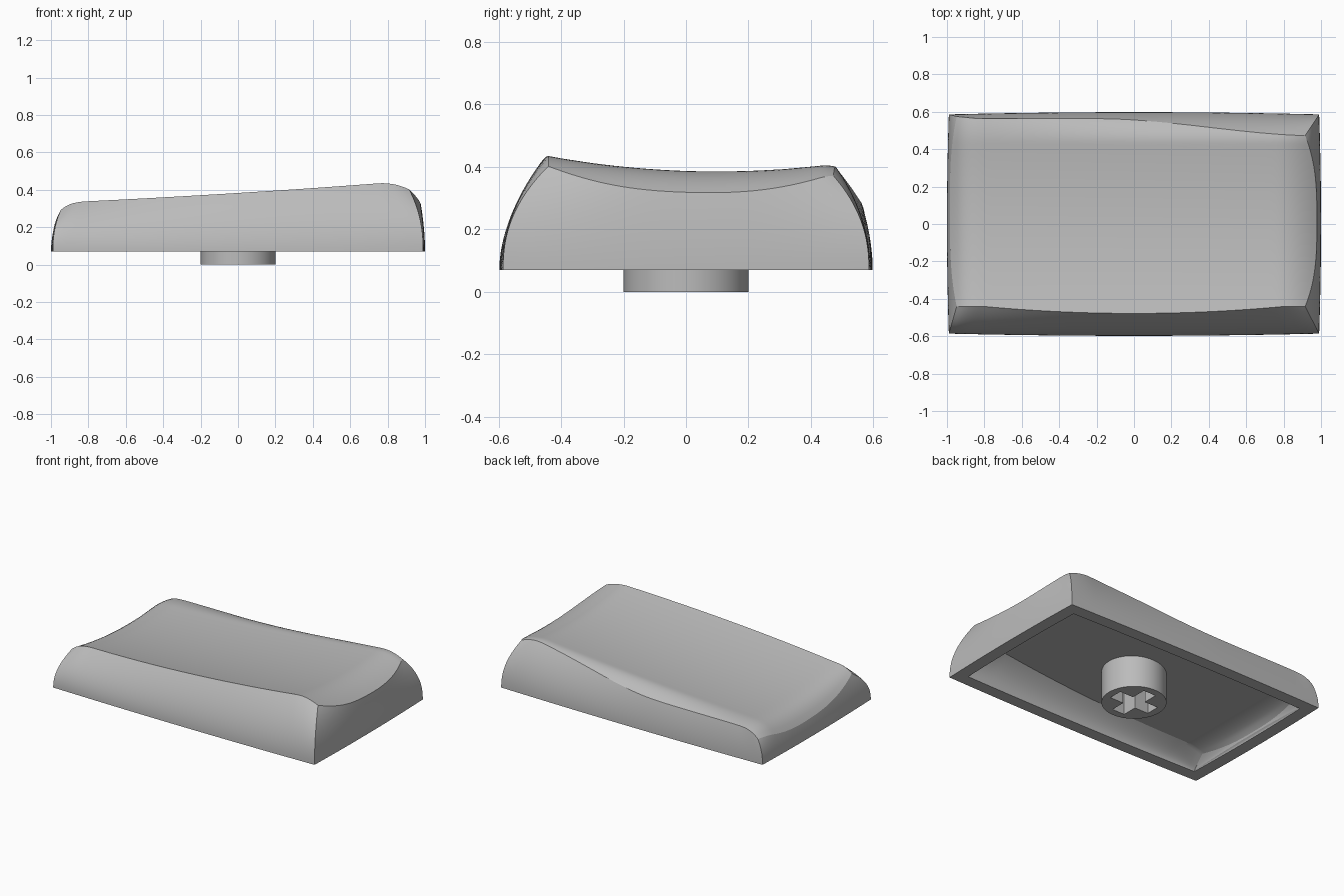
import bpy, bmesh, math

cube = bpy.data.objects.get("Cube")
if cube:
    bpy.data.objects.remove(cube)

BASE = 0.07    # height of the lower lip
WALL = 0.083   # shell thickness at the lip
NX, NY, NZ = 80, 60, 16

grey = bpy.data.materials.new("grey_plastic")
grey.use_nodes = True
grey.diffuse_color = (0.5, 0.5, 0.5, 1)
grey.node_tree.nodes["Principled BSDF"].inputs["Base Color"].default_value = (0.5, 0.5, 0.5, 1)


def smooth(a, b, x):
    t = min(max((x - a) / (b - a), 0), 1)
    return t * t * (3 - 2 * t)


def mix(a, b, t):
    return a + (b - a) * t


def top_height(x, y):
    """Sloped, dished top that rolls down at both ends and along the back."""
    z = 0.32 + 0.07 * x + 0.02 * x * x + 0.17 * (y - 0.13 + 0.04 * x) ** 2
    if x > 0.75:
        z -= 0.088 * ((x - 0.75) / 0.225) ** 2
    elif x < -0.75:
        z -= 0.085 * ((-0.75 - x) / 0.235) ** 4
    if y > 0.43:
        z -= mix(0.018, 0.055, smooth(-1, 0.2, x)) * ((y - 0.43) / 0.12) ** 2
    return z


def top_point(u, v):
    """Point of the dished top for u, v in -1..1."""
    left = -0.985 + 0.037 * abs(v) ** 3
    right = 0.978 - 0.063 * abs(v) ** 3
    x = mix(left, right, (u + 1) / 2)
    front = -0.478 + 0.037 * (min(abs(x), 0.8) / 0.8) ** 2
    back = 0.563 - 0.092 * smooth(-0.2, 1, x) + 0.014 * smooth(-0.8, -1, x)
    y = mix(front, back, (v + 1) / 2)
    return x, y, top_height(x, y)


def base_point(u, v):
    return u * (1 - 0.01 * v * v), v * (0.598 - 0.012 * u * u), BASE


def outer(u, v, f):
    """Bulged wall from the lip (f=0) up to the rim of the top (f=1)."""
    b, t = base_point(u, v), top_point(u, v)
    g = f ** mix(1.9, 2.3, (u * v) ** 4)
    return mix(b[0], t[0], g), mix(b[1], t[1], g), mix(b[2], t[2], f)


def inner(u, v, f):
    """Hollow underside: inset walls and a sloped ceiling, rounded at the ends."""
    x, y, _ = outer(u, v, f)
    x, y = x * (1 - WALL), y * (1 - WALL / 0.6)
    t = min(max((abs(x) - 0.7) / 0.205, 0), 1)
    ceiling = 0.208 + 0.063 * x - 0.06 * (1 - math.sqrt(1 - t * t))
    return x, y, mix(BASE, ceiling, f)


def add_skin(bm, shape, flip):
    """Build the top grid and the four walls; return the lip vertices."""
    def face(*vs):
        bm.faces.new(vs[::-1] if flip else vs)

    us = [2 * i / NX - 1 for i in range(NX + 1)]
    vs = [2 * j / NY - 1 for j in range(NY + 1)]
    grid = [[bm.verts.new(shape(u, v, 1)) for v in vs] for u in us]
    for i in range(NX):
        for j in range(NY):
            face(grid[i][j], grid[i + 1][j], grid[i + 1][j + 1], grid[i][j + 1])

    # walk round the perimeter anticlockwise
    loop = [(i, 0) for i in range(NX)] + [(NX, j) for j in range(NY)]
    loop += [(NX - i, NY) for i in range(NX)] + [(0, NY - j) for j in range(NY)]
    upper = [grid[i][j] for i, j in loop]
    for k in reversed(range(NZ)):
        lower = [bm.verts.new(shape(us[i], vs[j], k / NZ)) for i, j in loop]
        for n in range(len(loop)):
            m = (n + 1) % len(loop)
            face(lower[n], lower[m], upper[m], upper[n])
        upper = lower
    return upper


def finish(bm, name, angle):
    mesh = bpy.data.meshes.new(name)
    bm.to_mesh(mesh)
    bm.free()
    obj = bpy.data.objects.new(name, mesh)
    bpy.context.collection.objects.link(obj)
    mesh.materials.append(grey)
    bpy.ops.object.select_all(action='DESELECT')
    obj.select_set(True)
    bpy.context.view_layer.objects.active = obj
    bpy.ops.object.shade_smooth_by_angle(angle=math.radians(angle))


# hollow cap shell with a flat lower lip
bm = bmesh.new()
lip_out = add_skin(bm, outer, False)
lip_in = add_skin(bm, inner, True)
for n in range(len(lip_out)):
    m = (n + 1) % len(lip_out)
    bm.faces.new((lip_out[m], lip_out[n], lip_in[n], lip_in[m]))
finish(bm, "cap_shell", 18)


# round mounting stem with a cross-shaped socket
def ring(bm, points, z):
    return [bm.verts.new((x, y, z)) for x, y in points]


def bridge(bm, a, b):
    for n in range(len(a)):
        m = (n + 1) % len(a)
        bm.faces.new((a[n], a[m], b[m], b[n]))


SIDES, RADIUS, ARM, HALF = 64, 0.2, 0.15, 0.047
circle = [(RADIUS * math.cos(2 * math.pi * k / SIDES),
           RADIUS * math.sin(2 * math.pi * k / SIDES)) for k in range(SIDES)]
cross = []
for q in range(4):
    c, s = round(math.cos(q * math.pi / 2)), round(math.sin(q * math.pi / 2))
    for x, y in ((ARM, -HALF), (ARM, HALF), (HALF, HALF)):
        cross.append((x * c - y * s, x * s + y * c))

bm = bmesh.new()
rim, hole = ring(bm, circle, 0), ring(bm, cross, 0)
edges = [bm.edges.new((r[n - 1], r[n])) for r in (rim, hole) for n in range(len(r))]
bmesh.ops.triangle_fill(bm, edges=edges, use_beauty=True, normal=(0, 0, -1))
bridge(bm, rim, ring(bm, circle, 0.225))
socket_top = ring(bm, cross, 0.19)
bridge(bm, hole, socket_top)
bm.faces.new(socket_top)
bmesh.ops.recalc_face_normals(bm, faces=bm.faces[:])
finish(bm, "mounting_stem", 30)
